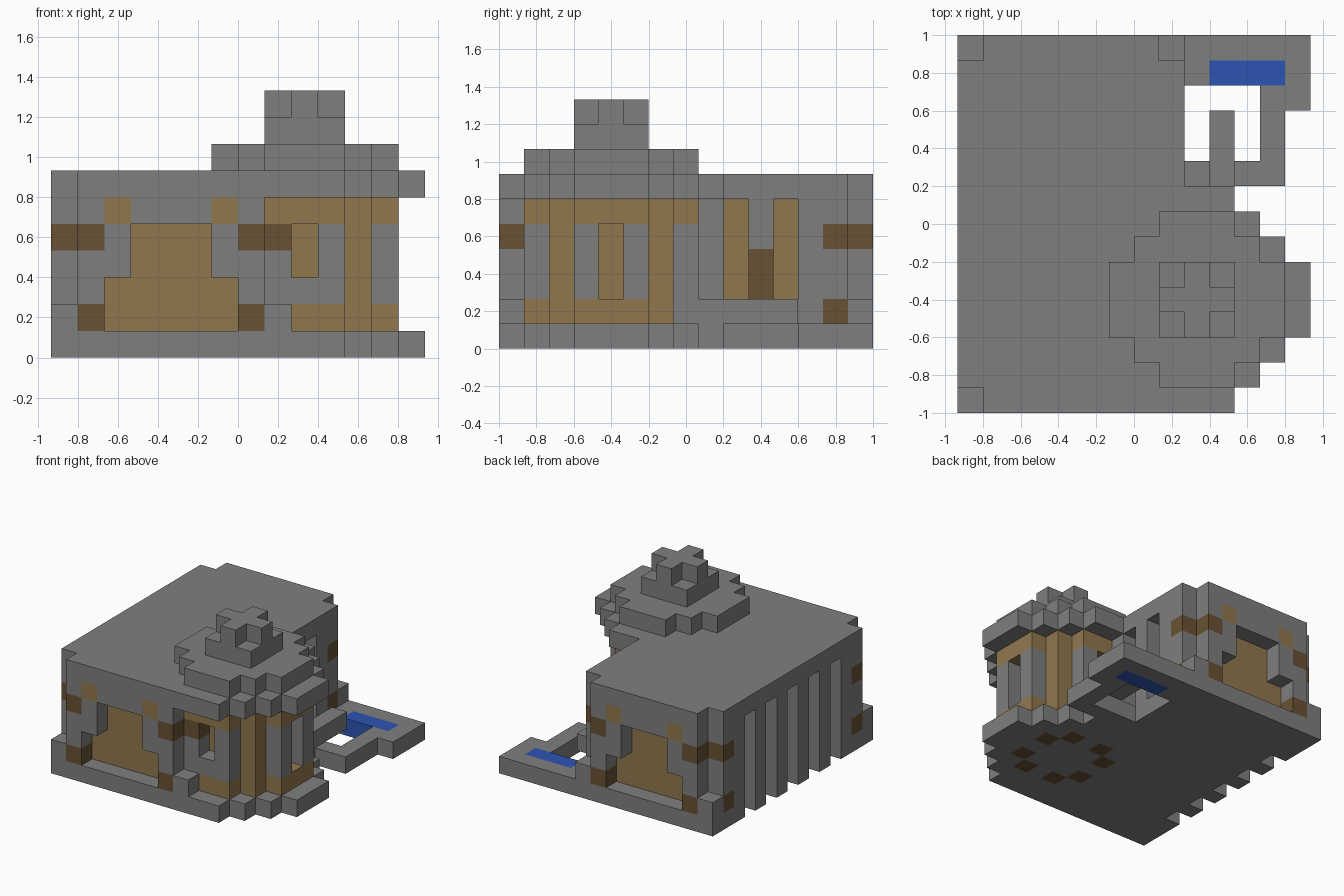
import bpy
import bmesh
from mathutils import Vector

if "Cube" in bpy.data.objects:
    bpy.data.objects.remove(bpy.data.objects["Cube"], do_unlink=True)

CELL = 2 / 15
ORIGIN = Vector((-7 * CELL, -1, 0))


def material(name, rgb):
    m = bpy.data.materials.new(name)
    m.use_nodes = True
    m.diffuse_color = (*rgb, 1)
    m.node_tree.nodes["Principled BSDF"].inputs["Base Color"].default_value = (*rgb, 1)
    return m


MATERIALS = [
    material("stone_grey", (0.212, 0.212, 0.212)),
    material("tan_timber", (0.285, 0.184, 0.076)),
    material("dark_brown", (0.138, 0.083, 0.033)),
    material("water_blue", (0.027, 0.09, 0.456)),
]
STONE, TAN, BROWN, WATER = range(len(MATERIALS))
blocks = {}   # cell -> (part, colour)


def fill(part, xs, ys, zs, colour=STONE):
    for x in range(*xs):
        for y in range(*ys):
            for z in range(*zs):
                blocks[x, y, z] = (part, colour)


def carve(xs, ys, zs):
    for x in range(*xs):
        for y in range(*ys):
            for z in range(*zs):
                blocks.pop((x, y, z), None)


def paint(cell, colour):
    blocks[cell] = (blocks[cell][0], colour)


def disk(part, radius, zs, colour=STONE):
    """Stepped disk around the tower axis."""
    for x in range(-radius, radius + 1):
        for y in range(-radius, radius + 1):
            if abs(x) + abs(y) <= radius + 1:
                fill(part, (9 + x, 10 + x), (4 + y, 5 + y), zs, colour)


# Foundation and main building with a timber core
fill("foundation", (0, 9), (0, 15), (0, 1))
disk("foundation", 4, (0, 1))
fill("walls", (0, 9), (0, 15), (1, 6))
fill("timber_core", (1, 8), (1, 14), (1, 6), TAN)
fill("roof", (0, 9), (0, 15), (6, 7))

# Cut corners
for x in (0, 8):
    for y in (0, 14):
        carve((x, x + 1), (y, y + 1), (2, 7))

# Stepped doorways with lamps and studs, front and back
for y, inner in ((0, 1), (14, 13)):
    carve((2, 7), (y, y + 1), (1, 3))
    carve((3, 6), (y, y + 1), (3, 5))
    for x, corner in ((1, 0), (7, 8)):
        paint((x, y, 1), BROWN)
        paint((x, y, 4), BROWN)
        paint((corner, inner, 1), BROWN)
        paint((corner, inner, 4), BROWN)
    for x in (2, 6):
        paint((x, y, 5), TAN)

# Tall slots in the side walls
for y in range(3, 12, 2):
    carve((0, 1), (y, y + 1), (0, 6))
for y in (9, 11):
    carve((8, 9), (y, y + 1), (1, 6))
for z in (2, 3):
    paint((8, 10, z), BROWN)

# Corner tower: timber drum, stone pillars, windows
stud_z = [(8, 1, 4)]
disk("tower_drum", 3, (1, 6), TAN)
for d in (-1, 1):
    for e in (-1, 1):
        for px, py in ((9 + d, 4 + 3 * e), (9 + 3 * d, 4 + e)):
            if px > 7:
                fill("tower_pillars", (px, px + 1), (py, py + 1), (2, 5))
for y in (1, 7):
    carve((9, 10), (y, y + 1), (3, 5))
    fill("window_sills", (9, 10), (y, y + 1), (2, 3))
carve((12, 13), (4, 5), (2, 5))
for cell in stud_z:
    paint(cell, BROWN)

# Rim, cap and cross finial
disk("tower_rim", 4, (6, 7))
disk("tower_cap", 3, (7, 8))
fill("finial_block", (8, 11), (3, 6), (8, 9))
fill("finial_cross", (8, 11), (4, 5), (9, 10))
fill("finial_cross", (9, 10), (3, 6), (9, 10))

# Yard with an open pit, a water channel and a beam
fill("yard", (9, 14), (12, 15), (0, 1))
fill("yard", (9, 13), (9, 12), (0, 1))
carve((9, 12), (10, 13), (0, 1))
fill("water_channel", (10, 13), (13, 14), (0, 1), WATER)
fill("beam", (10, 11), (7, 12), (1, 2))

# Studs showing under the tower
for d in (-1, 1):
    for e in (-1, 1):
        paint((9 + d, 4 + 2 * e, 0), BROWN)
        paint((9 + 2 * d, 4 + e, 0), BROWN)


def build(part):
    """Mesh the exposed block faces of one part."""
    bm = bmesh.new()
    for cell, (name, colour) in blocks.items():
        if name != part:
            continue
        for axis in range(3):
            for side in (0, 1):
                n = list(cell)
                n[axis] += 2 * side - 1
                if tuple(n) in blocks:
                    continue
                u, v = (axis + 1) % 3, (axis + 2) % 3
                corners = []
                for a, b in ((0, 0), (1, 0), (1, 1), (0, 1)):
                    p = Vector(cell)
                    p[axis] += side
                    p[u] += a
                    p[v] += b
                    corners.append(bm.verts.new(ORIGIN + p * CELL))
                if not side:
                    corners.reverse()
                bm.faces.new(corners).material_index = colour
    bmesh.ops.remove_doubles(bm, verts=bm.verts, dist=0.001)
    bmesh.ops.dissolve_limit(bm, angle_limit=0.01, verts=bm.verts,
                             edges=bm.edges, delimit={'MATERIAL'})
    mesh = bpy.data.meshes.new(part)
    bm.to_mesh(mesh)
    bm.free()
    for m in MATERIALS:
        mesh.materials.append(m)
    bpy.context.collection.objects.link(bpy.data.objects.new(part, mesh))


for part in sorted({name for name, _ in blocks.values()}):
    build(part)
